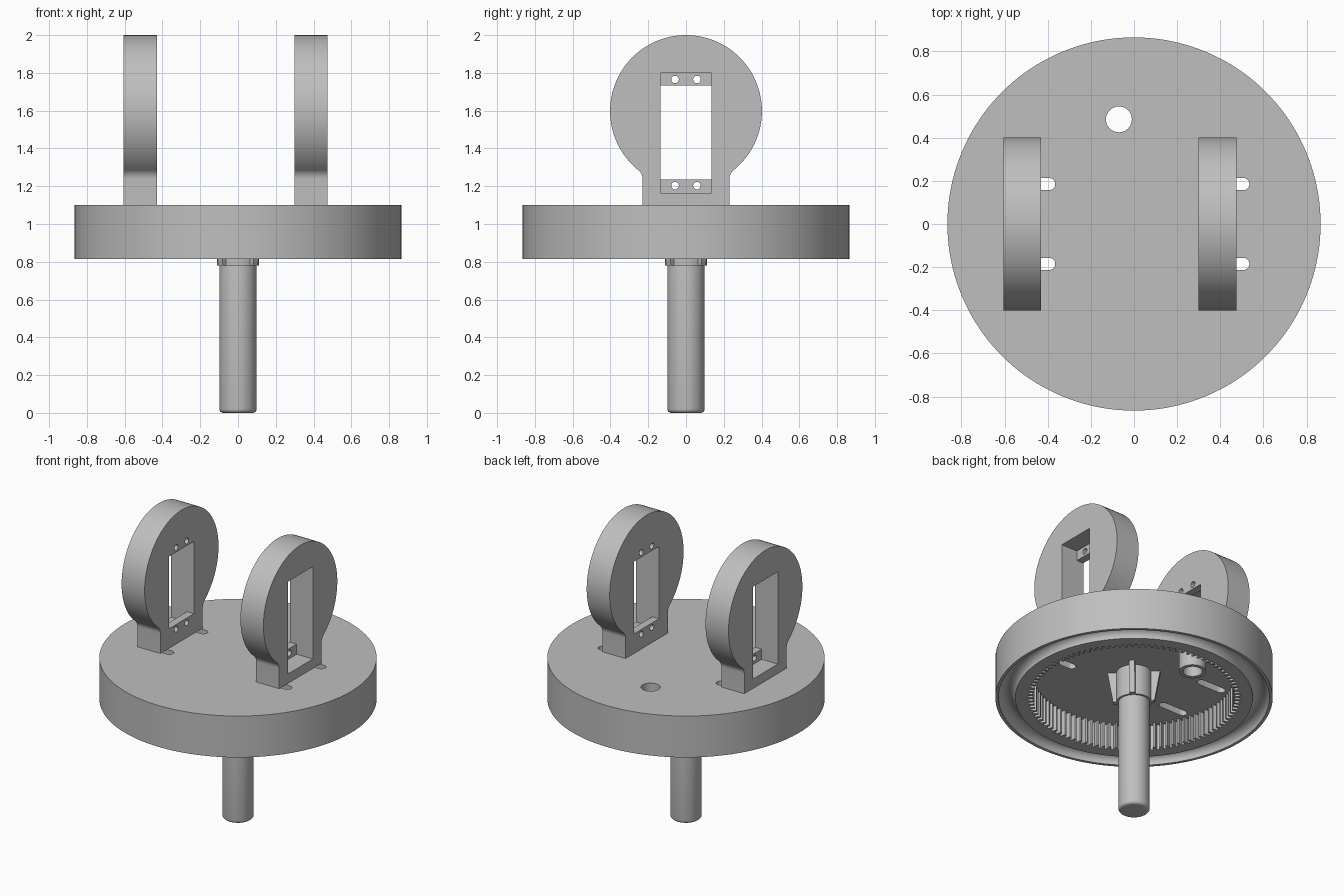
import bpy, bmesh
from math import sin, cos, pi, radians, sqrt, asin
from mathutils import Vector, Matrix

cube = bpy.data.objects.get("Cube")
if cube:
    bpy.data.objects.remove(cube, do_unlink=True)

grey = bpy.data.materials.new("plain_grey")
grey.use_nodes = True
colour = (0.52, 0.52, 0.52, 1)
grey.diffuse_color = colour
grey.node_tree.nodes["Principled BSDF"].inputs["Base Color"].default_value = colour


def prism(name, points, start, end, axis="z"):
    """Extrude a 2D outline along z (outline in x, y) or along x (outline in y, z)."""
    place = (lambda p, d: (p[0], p[1], d)) if axis == "z" else (lambda p, d: (d, p[0], p[1]))
    bm = bmesh.new()
    face = bm.faces.new([bm.verts.new(place(p, start)) for p in points])
    new = bmesh.ops.extrude_face_region(bm, geom=[face])["geom"]
    shift = Vector(place((0, 0), end - start))
    bmesh.ops.translate(bm, vec=shift, verts=[v for v in new if isinstance(v, bmesh.types.BMVert)])
    bmesh.ops.recalc_face_normals(bm, faces=bm.faces)
    mesh = bpy.data.meshes.new(name)
    bm.to_mesh(mesh)
    bm.free()
    mesh.materials.append(grey)
    obj = bpy.data.objects.new(name, mesh)
    bpy.context.collection.objects.link(obj)
    return obj


def arc(cx, cy, r, a0=0, a1=2 * pi, n=32, closed=True):
    steps = n if closed else n - 1
    return [(cx + r * cos(a0 + (a1 - a0) * i / steps), cy + r * sin(a0 + (a1 - a0) * i / steps))
            for i in range(n)]


def rect(u0, u1, v0, v1):
    return [(u0, v0), (u1, v0), (u1, v1), (u0, v1)]


def cut(obj, cutter):
    cutter.hide_render = True
    mod = obj.modifiers.new("cut", "BOOLEAN")
    mod.operation = "DIFFERENCE"
    mod.solver = "EXACT"
    mod.object = cutter
    bpy.context.view_layer.objects.active = obj
    bpy.ops.object.modifier_apply(modifier=mod.name)
    bpy.data.objects.remove(cutter, do_unlink=True)


def smooth(obj):
    bpy.ops.object.select_all(action="DESELECT")
    obj.select_set(True)
    bpy.context.view_layer.objects.active = obj
    bpy.ops.object.shade_smooth_by_angle(angle=radians(30))


BOTTOM, CEILING, TOP = 0.815, 0.99, 1.10

# Turntable disc
disc = prism("turntable_disc", arc(0, 0, 0.865, n=160), BOTTOM, TOP)

# Internal ring gear cavity
teeth, tip, root = 100, 0.63, 0.662
outline = []
for i in range(teeth):
    for part, r in ((0, root), (0.4, root), (0.55, tip), (0.85, tip)):
        a = 2 * pi * (i + part) / teeth
        outline.append((r * cos(a), r * sin(a)))
cut(disc, prism("gear_cutter", outline, BOTTOM - 0.1, CEILING))

# Rounded bearing groove in the underside
bpy.ops.mesh.primitive_torus_add(location=(0, 0, BOTTOM), major_radius=0.793, minor_radius=0.052,
                                 major_segments=160, minor_segments=32)
groove = bpy.context.object
groove.data.materials.append(grey)
cut(disc, groove)

# Mounting slots
for x0, x1 in ((-0.58, -0.365), (0.325, 0.535)):
    for y in (-0.185, 0.185):
        r = 0.028
        slot = (arc(x1 - r, y, r, -pi / 2, pi / 2, 12, False)
                + arc(x0 + r, y, r, pi / 2, 3 * pi / 2, 12, False))
        cut(disc, prism("slot_cutter", slot, BOTTOM, TOP + 0.1))

# Cable hole and its boss
hole = (-0.07, 0.485)
boss = prism("cable_boss", arc(*hole, 0.085), BOTTOM, CEILING + 0.01)
for obj in (disc, boss):
    cut(obj, prism("hole_cutter", arc(*hole, 0.06), BOTTOM - 0.1, TOP + 0.1))
smooth(disc)
smooth(boss)

# Shaft with a rounded end
shaft = prism("shaft", arc(0, 0, 0.098, n=64), 0, CEILING + 0.01)
bevel = shaft.modifiers.new("rounded_end", "BEVEL")
bevel.width = 0.02
bevel.segments = 4
bevel.limit_method = "ANGLE"
bpy.context.view_layer.objects.active = shaft
bpy.ops.object.modifier_apply(modifier=bevel.name)
smooth(shaft)

# Hub collar with four diagonal gussets
HUB = 0.78
smooth(prism("hub_collar", arc(0, 0, 0.111, n=64), HUB, CEILING + 0.01))
for i in range(4):
    wedge = [(0.09, HUB), (0.13, HUB), (0.166, CEILING + 0.005), (0.09, CEILING + 0.005)]
    rib = prism(f"hub_gusset_{i + 1}", wedge, -0.018, 0.018, "x")
    rib.data.transform(Matrix.Rotation(pi / 4 + i * pi / 2, 4, "Z"))

# Upright round brackets with a pocketed window
R, CZ, NECK, FILLET = 0.402, 1.598, 0.23, 0.06
fy = NECK + FILLET
fz = CZ - sqrt((R + FILLET) ** 2 - fy ** 2)
touch = asin((CZ - fz) / (R + FILLET))
right_side = [(NECK, TOP)] + arc(fy, fz, FILLET, pi, pi - touch, 8, False)
profile = (right_side + arc(0, CZ, R, -touch, pi + touch, 80, False)[1:-1]
           + [(-y, z) for y, z in reversed(right_side)])


def bracket(name, inner, outer):
    out = 1 if outer > inner else -1
    obj = prism(name, profile, min(inner, outer), max(inner, outer), "x")
    pocket = inner + out * 0.052
    cut(obj, prism("pocket_cutter", rect(-0.135, 0.135, 1.165, 1.80), pocket, outer + out * 0.1, "x"))
    cut(obj, prism("window_cutter", rect(-0.135, 0.135, 1.235, 1.732),
                   inner - out * 0.1, outer + out * 0.1, "x"))
    for y in (-0.058, 0.058):
        for z in (1.203, 1.765):
            cut(obj, prism("screw_cutter", arc(y, z, 0.02, n=20),
                           inner - out * 0.1, pocket + out * 0.05, "x"))
    smooth(obj)


bracket("right_bracket", -0.43, -0.605)
bracket("left_bracket", 0.30, 0.475)
